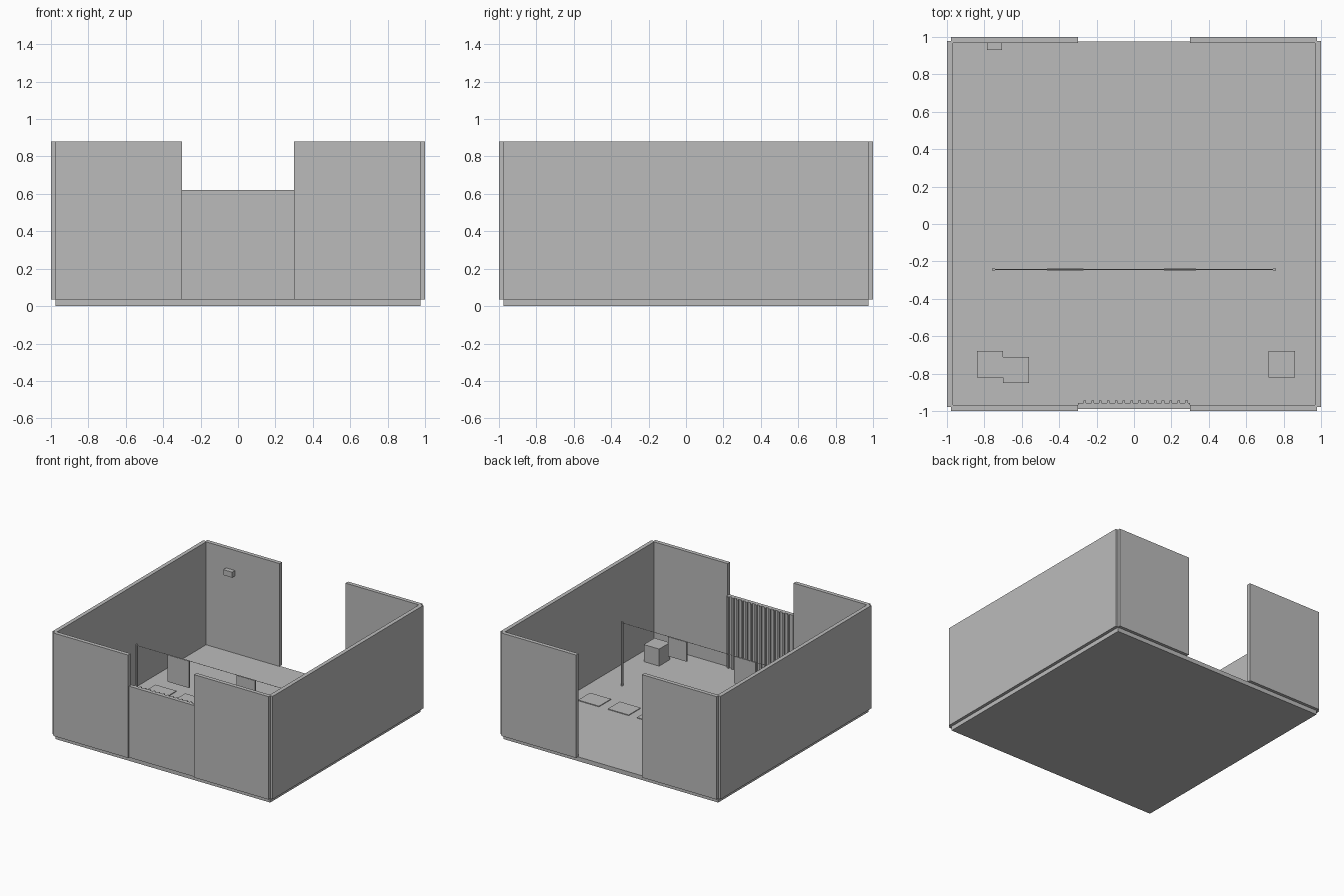
import bpy

if "Cube" in bpy.data.objects:
    bpy.data.objects.remove(bpy.data.objects["Cube"])

grey = bpy.data.materials.new("plain_grey")
grey.diffuse_color = (0.5, 0.5, 0.5, 1)
grey.use_nodes = True
grey.node_tree.nodes["Principled BSDF"].inputs["Base Color"].default_value = grey.diffuse_color


def box(name, x0, x1, y0, y1, z0, z1):
    """Axis-aligned box given by its limits."""
    bpy.ops.mesh.primitive_cube_add(size=1, location=((x0 + x1) / 2, (y0 + y1) / 2, (z0 + z1) / 2))
    ob = bpy.context.object
    ob.name = name
    ob.scale = (x1 - x0, y1 - y0, z1 - z0)
    bpy.ops.object.transform_apply(location=False, rotation=False, scale=True)
    ob.data.materials.append(grey)
    return ob


def rod(name, loc, radius, length, rot=(0, 0, 0), sides=12):
    """Round bar centred on loc."""
    bpy.ops.mesh.primitive_cylinder_add(vertices=sides, radius=radius, depth=length, location=loc, rotation=rot)
    ob = bpy.context.object
    ob.name = name
    ob.data.materials.append(grey)
    bpy.ops.object.shade_smooth_by_angle()
    return ob


FLOOR, TOP, IN, OUT = 0.035, 0.88, 0.967, 0.978

# Floor slab
box("floor", -0.975, 0.975, -0.975, 0.975, 0, FLOOR)

# Side walls, and front and back walls with a central opening
for side, s in (("left", -1), ("right", 1)):
    xs = sorted((s * IN, s))
    box(side + "_wall", *xs, -OUT, OUT, FLOOR, TOP)
    xs = sorted((s * 0.3, s * OUT))
    box("front_wall_" + side, *xs, -1, -IN, FLOOR, TOP)
    box("back_wall_" + side, *xs, IN, 1, FLOOR, TOP)

# Low gate in the front opening with upright slats inside
box("front_gate", -0.3, 0.3, -0.988, -0.957, FLOOR, 0.62)
for i in range(14):
    x = -0.263 + i * 0.0418
    box("gate_slat", x - 0.007, x + 0.007, -0.957, -0.943, FLOOR, 0.62)

# Washing line: two posts, a line and two hanging cloths
for side, s in (("left", -1), ("right", 1)):
    rod("line_post_" + side, (s * 0.75, -0.243, (FLOOR + 0.56) / 2), 0.009, 0.56 - FLOOR)
rod("washing_line", (0, -0.243, 0.55), 0.002, 1.5, (0, 1.5708, 0), 8)
box("cloth_left", -0.465, -0.27, -0.249, -0.237, 0.33, 0.55)
box("cloth_right", 0.16, 0.33, -0.249, -0.237, 0.39, 0.55)

# Crates in the front corners
box("crate_right", 0.72, 0.86, -0.82, -0.68, FLOOR, 0.175)
box("crate_left", -0.84, -0.70, -0.82, -0.68, FLOOR, 0.175)
box("crate_left_beside", -0.70, -0.56, -0.85, -0.71, FLOOR, 0.175)

# Small box on the inside of the back wall
box("wall_box", -0.785, -0.705, 0.93, IN, 0.67, 0.715)

# Row of thin paving slabs across the floor
for s in (-1, 1):
    for x in (0.235, 0.50, 0.77):
        box("paving_slab", s * x - 0.095, s * x + 0.095, 0.01, 0.165, FLOOR, FLOOR + 0.006)
